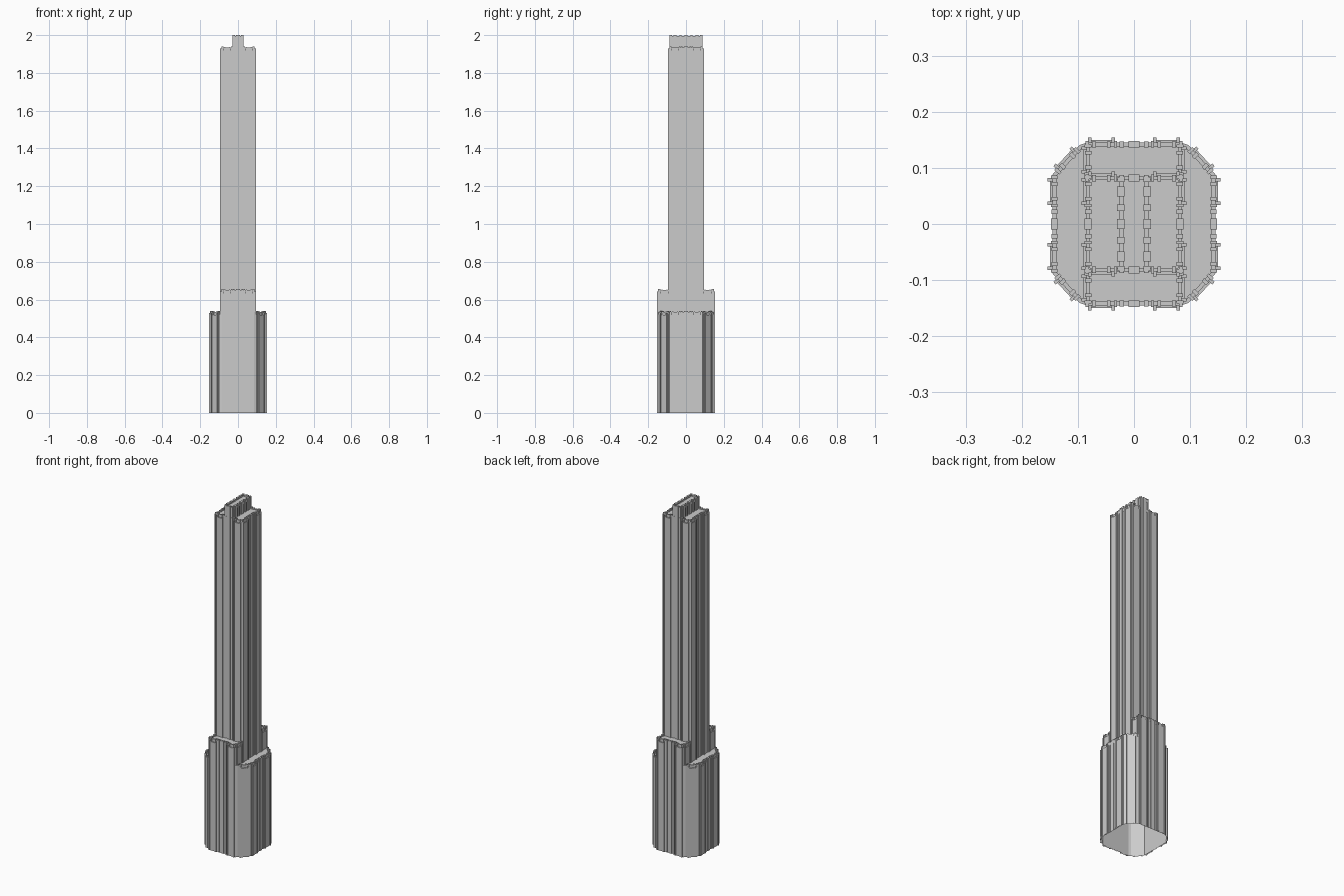
import bpy, bmesh
from mathutils import Vector

if "Cube" in bpy.data.objects:
    bpy.data.objects.remove(bpy.data.objects["Cube"])


def finish(name, bm):
    me = bpy.data.meshes.new(name)
    bm.to_mesh(me)
    bm.free()
    ob = bpy.data.objects.new(name, me)
    bpy.context.collection.objects.link(ob)
    return ob


class Facade:
    """Straight wall from p0 to p1 (outside on the right), with u measured from its middle."""

    def __init__(self, bm, p0, p1, z0, z1):
        self.bm, self.z0, self.z1 = bm, z0, z1
        a, b = Vector((*p0, 0)), Vector((*p1, 0))
        self.mid, self.len = (a + b) / 2, (b - a).length
        self.d = (b - a).normalized()
        self.n = Vector((self.d.y, -self.d.x, 0))

    def point(self, u, depth, z):
        return self.bm.verts.new(self.mid + self.d * u + self.n * depth + Vector((0, 0, z)))

    def box(self, u0, u1, d0, d1, z0, z1, closed=False):
        v = [self.point(u, d, z) for z in (z0, z1)
             for u, d in ((u0, d0), (u1, d0), (u1, d1), (u0, d1))]
        faces = [(4, 7, 6, 5), (1, 5, 6, 2), (2, 6, 7, 3), (3, 7, 4, 0)]
        if closed:
            faces += [(0, 1, 2, 3), (0, 4, 5, 1)]
        for f in faces:
            self.bm.faces.new([v[i] for i in reversed(f)])

    def wall(self):
        h = self.len / 2
        self.bm.faces.new([self.point(-h, 0, self.z0), self.point(h, 0, self.z0),
                           self.point(h, 0, self.z1 - .006), self.point(-h, 0, self.z1 - .006)])
        self.box(-h, h, -.006, .001, self.z1 - .02, self.z1 - .005, True)

    def rib(self, u, w, depth=.004, drop=0):
        self.box(u - w / 2, u + w / 2, 0, depth, self.z0, self.z1 - drop)
        self.box(u - w / 2, u + w / 2, -.008, 0, self.z1 - .02, self.z1 - drop, True)

    def bay(self, u, w=.042):
        # recessed panel between two projecting fins, lower than the parapet
        self.box(u - w / 2, u + w / 2, 0, .006, self.z0, self.z1 - .022)
        for s in (-1, 1):
            e = u + s * w / 2
            self.box(e - .003, e + .003, 0, .010, self.z0, self.z1 - .012)
            self.rib(e + s * .004, .006, .004)
            self.rib(e - s * .008, .007, .003, .002)


def wide(bm, p0, p1, z0, z1):
    f = Facade(bm, p0, p1, z0, z1)
    f.wall()
    for s in (-1, 1):
        f.bay(s * .058)
        f.rib(s * .022, .008, .003)
    f.rib(0, .02)


def narrow(bm, p0, p1, z0, z1):
    f = Facade(bm, p0, p1, z0, z1)
    f.wall()
    f.bay(0, min(.042, f.len - .014))


def roof(bm, pts, z):
    bm.faces.new([bm.verts.new((x, y, z)) for x, y in pts])


def turned(p, s):
    return p[0] * s, p[1] * s


C, W = .084, .144

# Main tower shaft, its walls rising from the lower roofs
bm = bmesh.new()
for s in (1, -1):
    wide(bm, turned((-C, -C), s), turned((C, -C), s), .63, 1.94)
    wide(bm, turned((C, -C), s), turned((C, C), s), .52, 1.94)
roof(bm, [(-C, -C), (C, -C), (C, C), (-C, C)], 1.93)
finish("tower_shaft", bm)

# Raised central slab on the tower top
bm = bmesh.new()
for s in (1, -1):
    f = Facade(bm, turned((-.025, -C), s), turned((.025, -C), s), 1.92, 2.0)
    f.wall()
    f.rib(0, .02)
    for e in (-.022, .022):
        f.rib(e, .008, .003)
    f = Facade(bm, turned((.025, -C), s), turned((.025, C), s), 1.92, 2.0)
    f.wall()
    for i in range(-2, 3):
        f.rib(i * .029, .018 if i % 2 == 0 else .012, .005)
    for e in (-.079, .079):
        f.rib(e, .009, .004)
roof(bm, [(-.025, -C), (.025, -C), (.025, C), (-.025, C)], 1.99)
finish("crown_slab", bm)

# Front and back lower blocks
for s, name in ((1, "front_block"), (-1, "back_block")):
    bm = bmesh.new()
    wide(bm, turned((-C, -W), s), turned((C, -W), s), 0, .655)
    narrow(bm, turned((C, -W), s), turned((C, -C), s), .52, .655)
    narrow(bm, turned((-C, -C), s), turned((-C, -W), s), .52, .655)
    roof(bm, [turned(p, s) for p in ((-C, -W), (C, -W), (C, -C), (-C, -C))], .643)
    finish(name, bm)

# Side wings with chamfered corners
for s, name in ((1, "right_wing"), (-1, "left_wing")):
    bm = bmesh.new()
    pts = [turned(p, s) for p in ((C, -W), (.096, -.140), (W, -.088),
                                  (W, .088), (.096, .140), (C, W))]
    for a, b in ((0, 1), (4, 5)):
        Facade(bm, pts[a], pts[b], 0, .54).wall()
    narrow(bm, pts[1], pts[2], 0, .54)
    wide(bm, pts[2], pts[3], 0, .54)
    narrow(bm, pts[3], pts[4], 0, .54)
    roof(bm, pts, .53)
    finish(name, bm)
